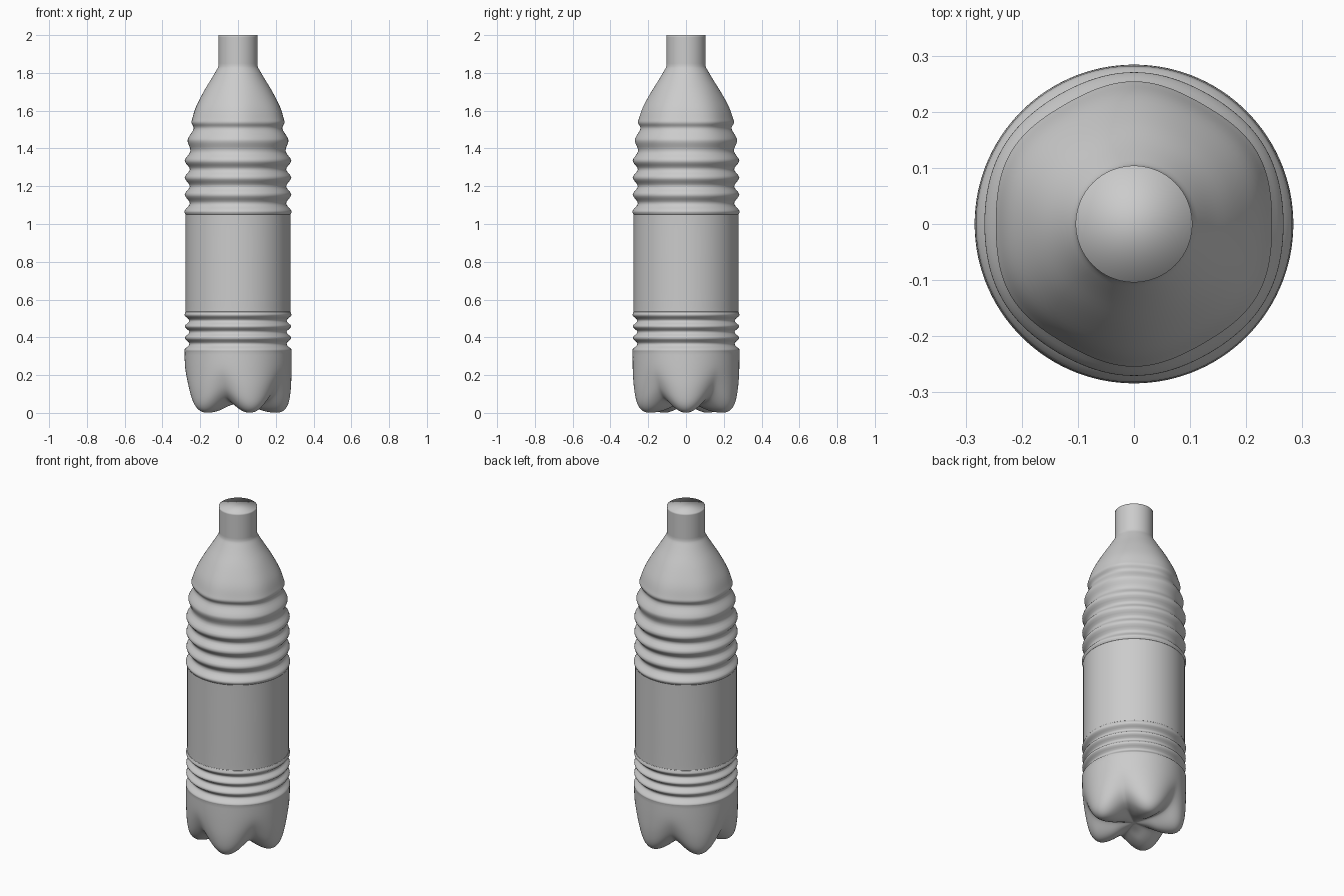
import bpy, bmesh, math

if "Cube" in bpy.data.objects:
    bpy.data.objects.remove(bpy.data.objects["Cube"])

SEG = 120
SUB = 4


def smooth_path(pts):
    """Catmull-Rom refinement of a list of (radius, height) points."""
    out = []
    for i in range(len(pts) - 1):
        p0, p1 = pts[max(i - 1, 0)], pts[i]
        p2, p3 = pts[i + 1], pts[min(i + 2, len(pts) - 1)]
        for s in range(SUB):
            t = s / SUB
            out.append(tuple(
                0.5 * (2 * b + (c - a) * t + (2 * a - 5 * b + 4 * c - d) * t * t
                       + (3 * b - a - 3 * c + d) * t ** 3)
                for a, b, c, d in zip(p0, p1, p2, p3)))
    return out + [pts[-1]]


# five-footed base: profile through a foot and through a valley
foot = smooth_path([(0.01, 0.05), (0.07, 0.035), (0.13, 0.012), (0.19, 0.001),
                    (0.235, 0.008), (0.265, 0.045), (0.279, 0.12),
                    (0.283, 0.22), (0.283, 0.325)])
valley = smooth_path([(0.01, 0.05), (0.06, 0.051), (0.11, 0.054), (0.16, 0.062),
                      (0.205, 0.082), (0.242, 0.122), (0.267, 0.18),
                      (0.28, 0.24), (0.283, 0.325)])

# ribbed body with a plain label band, then shoulder
body = [(0.283, 0.325), (0.282, 0.337)]
for groove, ridge in ((0.366, 0.397), (0.428, 0.458), (0.488, 0.515)):
    body += [(0.257, groove), (0.282, ridge)]
body += [(0.278, 0.535), (0.277, 0.56), (0.277, 0.8), (0.277, 1.03),
         (0.278, 1.05), (0.283, 1.07)]
for groove, ridge in ((1.11, 1.155), (1.2, 1.245), (1.29, 1.335)):
    body += [(0.255, groove), (0.282, ridge)]
body += [(0.253, 1.385), (0.268, 1.435), (0.263, 1.46), (0.238, 1.505),
         (0.25, 1.535), (0.245, 1.56), (0.225, 1.62), (0.183, 1.7),
         (0.14, 1.77), (0.108, 1.825)]
neck = [(0.104, 1.835), (0.104, 1.85), (0.104, 1.99), (0.104, 2.0)]
upper = smooth_path(body)[1:] + neck

bm = bmesh.new()
rings = []


def add_ring(fn):
    ring = []
    for k in range(SEG):
        a = 2 * math.pi * k / SEG
        r, z = fn(a)
        ring.append(bm.verts.new((r * math.cos(a), r * math.sin(a), z)))
    rings.append(ring)


for f, v in zip(foot, valley):
    def petal(a, f=f, v=v):
        w = (0.5 + 0.5 * math.cos(5 * a)) ** 0.75
        return tuple(q + (p - q) * w for p, q in zip(f, v))
    add_ring(petal)

for r, z in upper:
    # slightly six-sided shoulder
    amp = 0.004 * max(0.0, 1 - abs(z - 1.54) / 0.2)
    add_ring(lambda a, r=r, z=z, amp=amp:
             (r + amp * math.cos(6 * (a - math.pi / 2)), z))

for lo, hi in zip(rings, rings[1:]):
    for k in range(SEG):
        n = (k + 1) % SEG
        bm.faces.new((lo[k], lo[n], hi[n], hi[k]))

# closed base centre and neck top
bm.faces.new(rings[0][::-1])
bm.faces.new(rings[-1])
for face in bm.faces:
    face.smooth = True

mesh = bpy.data.meshes.new("bottle")
bm.to_mesh(mesh)
bm.free()
bottle = bpy.data.objects.new("bottle", mesh)
bpy.context.collection.objects.link(bottle)
